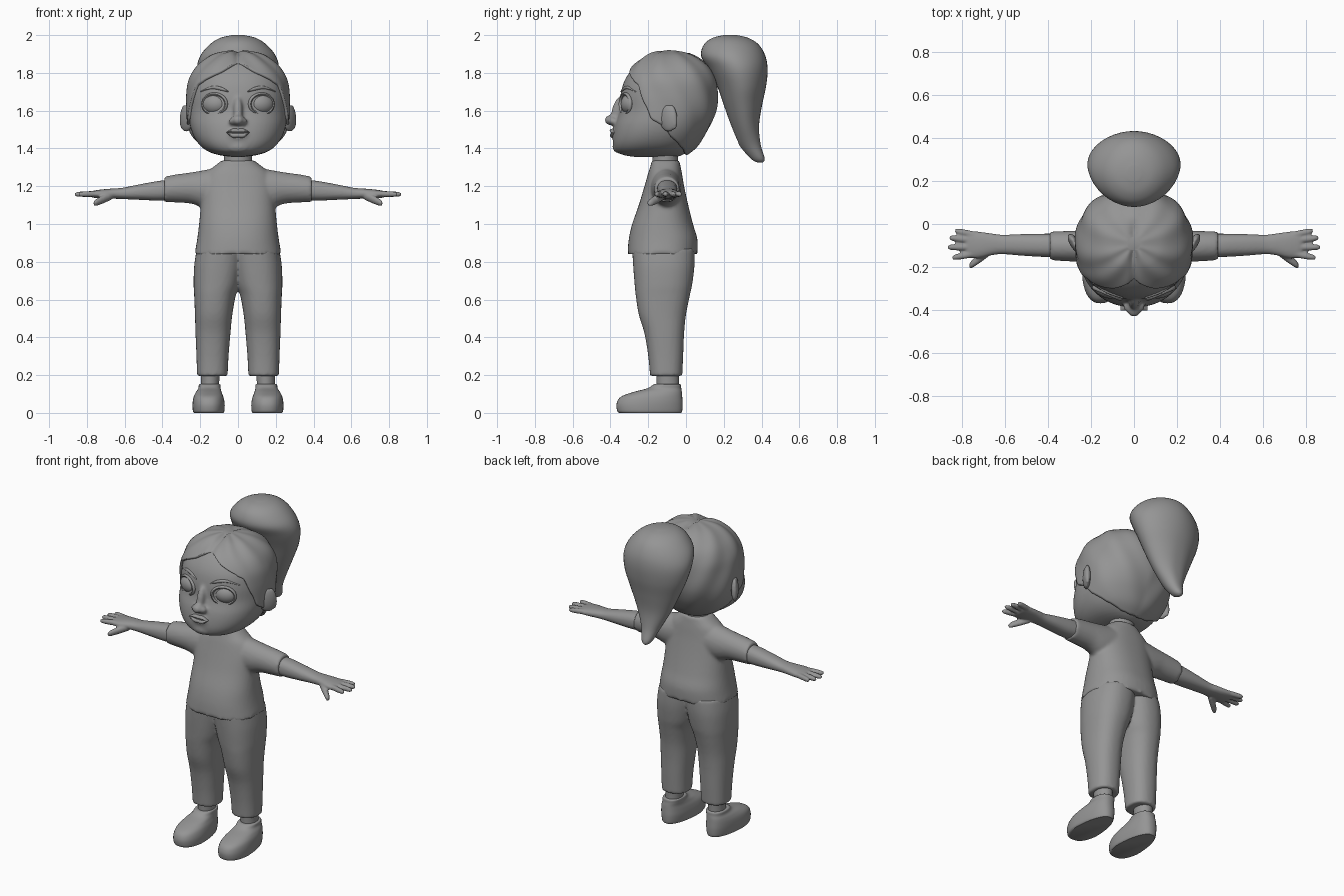
import bpy, bmesh, math
from mathutils import Matrix, Vector, Euler

cube = bpy.data.objects.get("Cube")
if cube:
    bpy.data.objects.remove(cube, do_unlink=True)

grey = bpy.data.materials.new("plain grey")
grey.use_nodes = True
grey.diffuse_color = (0.3, 0.3, 0.3, 1)
grey.node_tree.nodes["Principled BSDF"].inputs["Base Color"].default_value = grey.diffuse_color


def sample(rows, u):
    """Smoothly interpolated row at fractional index u."""
    i = min(int(u), len(rows) - 2)
    t = u - i
    a, b, c, d = (rows[max(0, min(len(rows) - 1, i + k))] for k in (-1, 0, 1, 2))
    return [q + 0.5 * t * (r - p + t * (2 * p - 5 * q + 4 * r - s + t * (3 * (q - r) + s - p)))
            for p, q, r, s in zip(a, b, c, d)]


def ring_point(row, angle, power, axis="Z"):
    """Point of a superellipse section; angle zero faces the front."""
    s, p0, p1, q0, q1 = row
    bend = lambda v: math.copysign(abs(v) ** (2 / power), v)
    p = (p0 + p1) / 2 - (p1 - p0) / 2 * bend(math.cos(angle))
    q = (q0 + q1) / 2 + (q1 - q0) / 2 * bend(math.sin(angle))
    return Vector((q, p, s) if axis == "Z" else (s, p, q))


def loft(bm, rows, axis="Z", power=2.0, seg=32, steps=5):
    count = (len(rows) - 1) * steps
    rings = []
    for j in range(count + 1):
        row = sample(rows, j / steps)
        rings.append([bm.verts.new(ring_point(row, math.tau * i / seg, power, axis)) for i in range(seg)])
    for low, high in zip(rings, rings[1:]):
        for i in range(seg):
            k = (i + 1) % seg
            bm.faces.new((low[i], low[k], high[k], high[i]))
    bm.faces.new(rings[0])
    bm.faces.new(rings[-1])


def blob(bm, loc, scale, rot=(0, 0, 0)):
    m = Matrix.LocRotScale(Vector(loc), Euler(rot), Vector(scale))
    bmesh.ops.create_uvsphere(bm, u_segments=32, v_segments=20, radius=1, matrix=m)


def finish(bm, name, mirror=False, voxel=0, smooth=3, shell=0):
    bmesh.ops.recalc_face_normals(bm, faces=bm.faces)
    mesh = bpy.data.meshes.new(name)
    bm.to_mesh(mesh)
    bm.free()
    mesh.materials.append(grey)
    ob = bpy.data.objects.new(name, mesh)
    bpy.context.collection.objects.link(ob)
    bpy.ops.object.select_all(action="DESELECT")
    bpy.context.view_layer.objects.active = ob
    ob.select_set(True)
    bpy.ops.object.shade_smooth_by_angle(angle=math.radians(50))
    if mirror:
        mod = ob.modifiers.new("mirror", "MIRROR")
        mod.use_mirror_merge = False
    if shell:
        mod = ob.modifiers.new("thickness", "SOLIDIFY")
        mod.thickness, mod.offset = shell, -1
    if voxel:
        mod = ob.modifiers.new("blend", "REMESH")
        mod.mode, mod.voxel_size, mod.use_smooth_shade = "VOXEL", voxel, True
        mod = ob.modifiers.new("relax", "SMOOTH")
        mod.factor, mod.iterations = 0.5, smooth
    return ob


def symmetric(rows):
    return [(z, a, b, -r, r) for z, a, b, r in rows]


# Head with nose
HEAD_POWER = 2.25
head_rows = symmetric([
    (1.355, -.27, -.05, .03), (1.365, -.33, -.02, .10), (1.385, -.37, .01, .16),
    (1.42, -.385, .05, .205), (1.47, -.385, .085, .237), (1.53, -.375, .12, .255),
    (1.60, -.352, .145, .26), (1.68, -.347, .153, .258), (1.76, -.325, .145, .245),
    (1.83, -.275, .11, .205), (1.885, -.20, .03, .13), (1.907, -.12, -.06, .03)])


def level(z):
    """Fractional head row at height z."""
    top = len(head_rows) - 1
    return min((top * k / 300 for k in range(301)), key=lambda u: abs(sample(head_rows, u)[0] - z))


def face_y(x, z):
    _, y0, y1, _, r = sample(head_rows, level(z))
    return (y0 + y1) / 2 - (y1 - y0) / 2 * (1 - abs(x / r) ** HEAD_POWER) ** (1 / HEAD_POWER)


bm = bmesh.new()
loft(bm, head_rows, power=HEAD_POWER, seg=56)
blob(bm, (0, -.395, 1.55), (.032, .036, .028))
blob(bm, (0, -.365, 1.60), (.024, .028, .075), (-.25, 0, 0))
for side in (-1, 1):
    blob(bm, (side * .028, -.385, 1.545), (.02, .024, .02))
blob(bm, (0, -.375, 1.475), (.06, .02, .04))
blob(bm, (0, -.355, 1.41), (.07, .034, .035))
finish(bm, "head", voxel=.009, smooth=4)

# Eyes, eyelids, brows
EYE_X, EYE_Z = .124, 1.635
eye_y = face_y(EYE_X, EYE_Z)
bm = bmesh.new()
blob(bm, (EYE_X, eye_y + .034, EYE_Z), (.068, .05, .055), (0, 0, .35))
finish(bm, "eyes", mirror=True)

bm = bmesh.new()
turn = Matrix.Translation((EYE_X, eye_y + .008, EYE_Z)) @ Matrix.Rotation(.4, 4, "Z")
lid = [[bm.verts.new(turn @ Vector(((.067 + .009 * math.cos(b)) * math.cos(a), .012 * math.sin(b),
        (.053 + .009 * math.cos(b)) * math.sin(a)))) for b in (math.tau * k / 8 for k in range(8))]
       for a in (math.tau * i / 40 for i in range(40))]
for i in range(40):
    for k in range(8):
        n, m = (i + 1) % 40, (k + 1) % 8
        bm.faces.new((lid[i][k], lid[n][k], lid[n][m], lid[i][m]))
finish(bm, "eyelids", mirror=True)


def face_strip(bm, points, depth):
    """Tapered strip following the face; points are x, z, half height."""
    loft(bm, [(x, face_y(x, z) - depth, face_y(x, z) + .012, z - h, z + h) for x, z, h in points],
         "X", seg=12, steps=4)


bm = bmesh.new()
face_strip(bm, [(.05, 1.70, .003), (.09, 1.716, .010), (.14, 1.722, .008), (.2, 1.70, .002)], .007)
finish(bm, "eyebrows", mirror=True)

# Lips
for name, z, h, depth in (("upper_lip", 1.494, .010, .022), ("lower_lip", 1.469, .012, .018)):
    bm = bmesh.new()
    face_strip(bm, [(-.062, 1.484, .001), (-.03, z, h), (0, z, h), (.03, z, h), (.062, 1.484, .001)], depth)
    finish(bm, name)

# Ears
bm = bmesh.new()
blob(bm, (.272, -.095, 1.56), (.022, .055, .072), (.15, 0, -.6))
blob(bm, (.287, -.07, 1.565), (.018, .026, .066), (.15, 0, -.6))
finish(bm, "ears", mirror=True, voxel=.006, smooth=4)

# Hair cap with a centre parting and combed strands
hairline = [(0, 1.85), (20, 1.80), (38, 1.765), (54, 1.73), (65, 1.64), (77, 1.56),
            (90, 1.53), (104, 1.47), (125, 1.42), (150, 1.385), (180, 1.372)]


def hairline_z(deg):
    for (a, za), (b, zb) in zip(hairline, hairline[1:]):
        if deg <= b:
            return za + (zb - za) * (deg - a) / (b - a)
    return hairline[-1][1]


bm = bmesh.new()
SEG, ROWS = 128, 36
columns = []
for i in range(SEG):
    angle = math.tau * i / SEG
    fold = min(angle, math.tau - angle)
    start = level(hairline_z(math.degrees(fold)))
    column = []
    for j in range(ROWS):
        t = j / (ROWS - 1)
        p = ring_point(sample(head_rows, start + (len(head_rows) - 1 - start) * t), angle, HEAD_POWER)
        wave = .004 * math.sin(fold * 9 + p.z * 22) * math.sin(math.pi * t)
        part = .014 * math.exp(-(p.x / .018) ** 2) * (p.y < 0)
        out = (p - Vector((0, -.1, 1.6))).normalized()
        column.append(bm.verts.new(p + out * (.014 + wave - part)))
    columns.append(column)
for i in range(SEG):
    a, b = columns[i], columns[(i + 1) % SEG]
    for j in range(ROWS - 1):
        bm.faces.new((a[j], b[j], b[j + 1], a[j + 1]))
bm.faces.new([c[-1] for c in columns])
finish(bm, "hair_cap", shell=.022)

# Ponytail
bm = bmesh.new()
loft(bm, symmetric([
    (1.325, .385, .41, .008), (1.345, .35, .422, .03), (1.42, .285, .40, .06), (1.52, .24, .39, .11),
    (1.63, .20, .405, .16), (1.73, .165, .425, .20), (1.82, .12, .432, .217), (1.89, .08, .42, .20),
    (1.95, .095, .385, .15), (1.985, .14, .33, .095), (2.0, .2, .27, .03)]), power=1.9, seg=40)
for v in bm.verts:
    if v.co.y > .28:
        v.co.y -= .012 * math.exp(-(v.co.x / .03) ** 2) * max(0, 1.8 - v.co.z)
finish(bm, "ponytail")

# Neck
bm = bmesh.new()
loft(bm, symmetric([(1.26, -.185, -.03, .085), (1.33, -.178, -.042, .074), (1.42, -.18, -.04, .076)]))
finish(bm, "neck")

# Shirt with short sleeves
bm = bmesh.new()
loft(bm, symmetric([
    (.84, -.31, .06, .23), (.92, -.303, .06, .216), (1.0, -.285, .037, .206), (1.1, -.25, .012, .197),
    (1.2, -.22, -.01, .19), (1.27, -.2, -.022, .165), (1.31, -.187, -.03, .12),
    (1.337, -.182, -.035, .085)]), power=2.3, seg=48)
for flip in (1, -1):
    loft(bm, [(flip * x, *rest) for x, *rest in (
        (.05, -.19, -.02, 1.08, 1.31), (.17, -.185, -.025, 1.085, 1.287), (.25, -.177, -.03, 1.108, 1.273),
        (.33, -.172, -.033, 1.114, 1.262), (.39, -.168, -.035, 1.116, 1.25))], "X")
finish(bm, "shirt", voxel=.01, smooth=4)

# Arms and hands
bm = bmesh.new()
loft(bm, [(.34, -.155, -.045, 1.13, 1.235), (.42, -.153, -.045, 1.124, 1.228),
          (.52, -.147, -.047, 1.128, 1.21), (.61, -.14, -.05, 1.132, 1.192), (.66, -.145, -.044, 1.134, 1.188),
          (.72, -.158, -.036, 1.135, 1.183), (.77, -.155, -.034, 1.14, 1.175), (.785, -.13, -.05, 1.15, 1.165)],
     "X", 2.3)


def finger(base, tip, thick):
    a, b = Vector(base), Vector(tip)
    rows = []
    for t, f in ((0, 1), (.5, 1), (.85, .85), (.96, .6), (1, .2)):
        p, r = a.lerp(b, t), thick * f
        rows.append((p.x, p.y - r, p.y + r, p.z - r, p.z + r))
    loft(bm, rows, "X", seg=16)


for tip_x, base_y, tip_y in ((.832, -.05, -.032), (.858, -.077, -.064), (.866, -.108, -.108), (.845, -.138, -.157)):
    finger((.74, base_y, 1.16), (tip_x, tip_y, 1.157), .0155)
finger((.67, -.125, 1.15), (.765, -.195, 1.108), .022)
finish(bm, "arms", mirror=True, voxel=.006, smooth=3)

# Trousers
bm = bmesh.new()
loft(bm, [(.195, -.19, -.02, .055, .217), (.3, -.2, -.015, .05, .22), (.42, -.22, -.01, .04, .225),
          (.52, -.25, .0, .03, .228), (.62, -.266, .02, .012, .232), (.68, -.272, .033, -.01, .235),
          (.78, -.28, .045, -.03, .232), (.87, -.285, .045, -.04, .218)], power=2.3, seg=40)
finish(bm, "trousers", mirror=True, voxel=.01, smooth=4)

# Ankles
bm = bmesh.new()
loft(bm, [(.08, -.155, -.035, .1, .2), (.15, -.155, -.038, .1, .195), (.24, -.16, -.035, .095, .2)])
finish(bm, "ankles", mirror=True)

# Shoes, narrower at the heel
bm = bmesh.new()
loft(bm, [(0, -.355, -.025, .075, .235), (.012, -.365, -.02, .07, .241), (.05, -.367, -.018, .069, .242),
          (.085, -.345, -.02, .076, .236), (.11, -.28, -.022, .086, .224), (.13, -.205, -.025, .092, .21),
          (.15, -.172, -.028, .094, .206), (.152, -.15, -.045, .11, .19)], power=2.4, seg=40)
for v in bm.verts:
    heel = max(0, min(1, (v.co.y + .24) / .2)) * max(0, 1 - v.co.z / .13)
    v.co.x = .155 + (v.co.x - .155) * (1 - .22 * heel)
finish(bm, "shoes", mirror=True)
